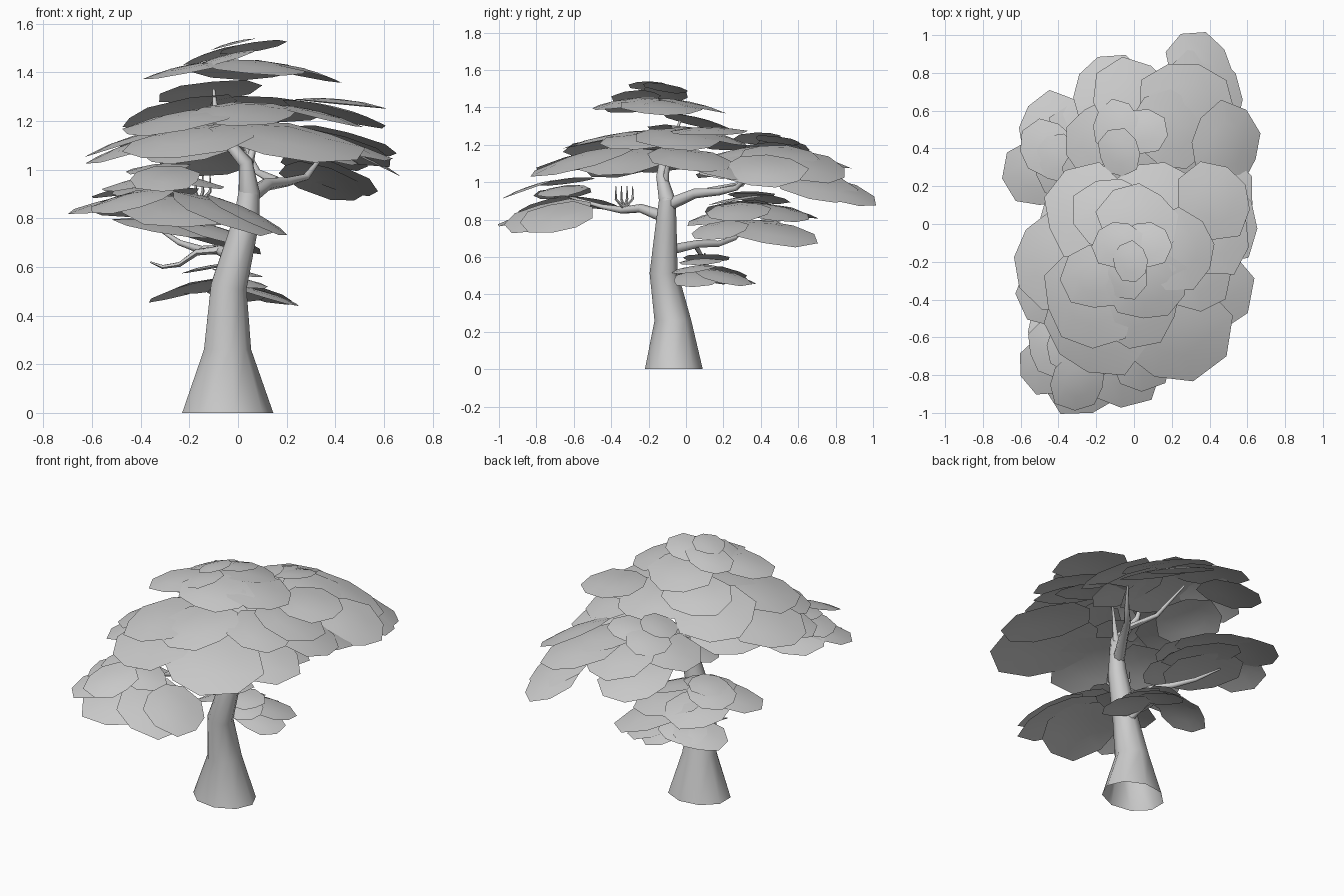
import bpy, bmesh, math, random
from mathutils import Vector, Matrix

random.seed(4)
cube = bpy.data.objects.get("Cube")
if cube:
    bpy.data.objects.remove(cube)

SIDES = 9


def make_material(name, colour):
    material = bpy.data.materials.new(name)
    material.use_nodes = True
    material.diffuse_color = colour
    material.node_tree.nodes["Principled BSDF"].inputs["Base Color"].default_value = colour
    return material


grey = make_material("pale grey", (0.6, 0.6, 0.6, 1))


def finish(name, bm):
    """Turn a bmesh into a smooth-shaded object."""
    mesh = bpy.data.meshes.new(name)
    bm.to_mesh(mesh)
    bm.free()
    mesh.materials.append(grey)
    obj = bpy.data.objects.new(name, mesh)
    bpy.context.collection.objects.link(obj)
    bpy.ops.object.select_all(action="DESELECT")
    obj.select_set(True)
    bpy.context.view_layer.objects.active = obj
    bpy.ops.object.shade_smooth_by_angle(angle=math.radians(60))
    return obj


def tube(name, path, radii, sides=SIDES, base_stretch=1, flat_base=False):
    """Open tapered tube that follows a path; the first ring may be widened in x."""
    bm = bmesh.new()
    points = [Vector(p) for p in path]
    rings = []
    for i, (point, radius) in enumerate(zip(points, radii)):
        before, after = points[max(i - 1, 0)], points[min(i + 1, len(points) - 1)]
        direction = (after - before).normalized()
        if flat_base and i < 2:
            direction = Vector((0, 0, 1))
        turn = Vector((0, 0, 1)).rotation_difference(direction)
        stretch = base_stretch if i == 0 else 1
        ring = []
        for s in range(sides):
            a = math.tau * s / sides
            ring.append(bm.verts.new(point + turn @ Vector((math.cos(a) * stretch, math.sin(a), 0)) * radius))
        rings.append(ring)
    for low, high in zip(rings, rings[1:]):
        for s in range(sides):
            t = (s + 1) % sides
            bm.faces.new((low[s], low[t], high[t], high[s]))
    if not flat_base:
        bm.faces.new(rings[-1])
    return finish(name, bm)


def add_pad(bm, centre, radius, away, tilt):
    """One shallow domed leaf pad that droops away from its cluster's middle."""
    axis = Vector((-away.y, away.x, 0))
    lean = Matrix.Rotation(tilt, 3, axis) if axis.length > 0.001 else Matrix.Identity(3)
    spin = random.uniform(0, math.tau)
    rings = []
    for share, height in ((0.5, 0.03), (1, -0.05)):
        ring = []
        for s in range(SIDES):
            a = spin + math.tau * s / SIDES
            wobble = 1.03 + 0.09 * math.sin(a * 2 + spin * 3) + 0.04 * math.sin(a * 5)
            local = Vector((math.cos(a) * share * wobble, math.sin(a) * share * wobble, height))
            ring.append(bm.verts.new(centre + lean @ local * radius))
        rings.append(ring)
    top = bm.verts.new(centre + lean @ Vector((0, 0, 0.05)) * radius)
    inner, outer = rings
    for s in range(SIDES):
        t = (s + 1) % SIDES
        bm.faces.new((top, inner[s], inner[t]))
        bm.faces.new((inner[s], outer[s], outer[t], inner[t]))


def foliage(name, middle, steepness, pads):
    """Cluster of pads, each given as x, y, z, radius."""
    bm = bmesh.new()
    for x, y, z, radius in pads:
        away = Vector((x - middle[0], y - middle[1], 0))
        tilt = min(0.45, 0.1 + away.length * steepness)
        add_pad(bm, Vector((x, y, z)), radius, away, tilt)
    return finish(name, bm)


# Trunk and leader
tube("trunk",
     [(-.048, -.065, 0), (-.046, -.07, .26), (-.04, -.12, .52), (.035, -.105, .8), (.045, -.1, .92)],
     [.157, .1, .076, .055, .043], base_stretch=1.23, flat_base=True)
tube("leader",
     [(.045, -.1, .9), (.03, -.13, 1.03), (-.04, -.12, 1.11), (-.09, -.08, 1.2), (-.1, -.03, 1.33)],
     [.045, .03, .024, .016, .006])

# Limbs that carry the outer clusters
tube("leader_fork", [(.04, -.11, 1), (.06, -.1, 1.08), (.12, -.05, 1.2)], [.02, .014, .005], 6)
tube("back_limb",
     [(.04, -.09, .88), (.12, .05, .94), (.2, .18, .95), (.28, .27, .97), (.35, .36, 1.06)],
     [.035, .027, .02, .015, .006], 7)
tube("back_limb_fork", [(.16, .12, .95), (.08, .3, .99), (0, .45, 1.15)], [.022, .014, .006], 6)
tube("front_limb",
     [(.02, -.1, .81), (-.08, -.24, .86), (-.17, -.34, .85), (-.26, -.45, .87), (-.33, -.65, .93)],
     [.035, .024, .02, .013, .005], 7)
tube("side_limb",
     [(-.01, -.08, .64), (-.08, .06, .67), (-.15, .17, .67), (-.24, .26, .7), (-.36, .34, .78)],
     [.028, .021, .017, .012, .005], 7)
tube("side_twig",
     [(-.08, .04, .67), (-.17, .05, .66), (-.24, .08, .61), (-.31, .1, .6), (-.36, .1, .62)],
     [.016, .014, .011, .008, .003], 6)
tube("low_limb", [(-.03, -.1, .5), (-.03, 0, .53), (-.05, .12, .56)], [.025, .017, .006], 6)

# Upright twigs on the front limb
for i in range(4):
    spread = (i - 1.5) * 0.03
    tube("front_twig", [(-.16, -.33, .86), (-.16 - spread, -.33 + spread, .91),
                        (-.16 - spread, -.33 + spread, .98)], [.01, .007, .002], 5)

# Leaf clusters
foliage("tip_foliage", (.15, -.2), .9, [
    (-.02, -.2, 1.52, .1), (.06, -.11, 1.51, .13), (-.09, -.11, 1.48, .13), (-.06, -.27, 1.46, .13)])
foliage("top_foliage", (0, -.2), .5, [
    (.07, -.32, 1.43, .2), (-.2, -.28, 1.42, .18), (.24, -.14, 1.41, .2), (.02, .02, 1.42, .2),
    (-.12, .06, 1.33, .2)])
foliage("crown_foliage", (.03, -.2), .45, [
    (-.24, .06, 1.25, .25), (-.24, -.4, 1.21, .25), (.02, -.42, 1.24, .23), (.4, -.05, 1.24, .22),
    (.12, .12, 1.26, .23), (.33, -.25, 1.23, .2), (-.42, -.2, 1.13, .24), (-.2, -.54, 1.13, .27),
    (.21, -.55, 1.13, .3), (.38, -.33, 1.12, .25), (.45, .02, 1.13, .22), (.43, .14, 1.1, .22),
    (-.3, .0, 1.13, .23), (-.42, -.36, 1.1, .2)])
foliage("raised_foliage", (.2, .1), 0, [(.42, .12, 1.28, .2)])
foliage("back_tip_foliage", (.12, .42), .9, [
    (-.08, .38, 1.24, .12), (.04, .49, 1.23, .13), (-.1, .52, 1.2, .13), (-.18, .45, 1.15, .2)])
foliage("back_foliage", (-.06, .42), .65, [
    (.05, .3, 1.16, .22), (0, .66, 1.14, .22), (.2, .5, 1.15, .21), (.28, .63, 1.1, .25),
    (.49, .42, 1.07, .21), (.38, .7, .99, .22), (.35, .83, .96, .19), (-.13, .7, 1.04, .2),
    (.3, .3, 1.1, .22), (-.2, .25, 1.08, .19)])
foliage("side_foliage", (-.36, .35), .75, [
    (-.4, .35, .94, .12), (-.46, .4, .92, .15), (-.36, .27, .91, .16), (-.5, .27, .87, .19),
    (-.43, .5, .86, .19), (-.22, .46, .85, .22), (-.24, .2, .83, .2), (-.12, .46, .74, .24),
    (-.28, .28, .77, .22), (-.1, .18, .75, .16), (-.14, .28, .85, .18)])
foliage("front_foliage", (-.3, -.6), 1, [
    (-.3, -.84, .97, .15), (-.33, -.64, 1.01, .14), (-.42, -.66, .95, .15), (-.2, -.66, .96, .14),
    (-.44, -.74, .88, .17), (-.25, -.79, .84, .23), (-.06, -.74, .83, .23), (-.36, -.54, .9, .19),
    (.04, -.69, .82, .19)])
foliage("low_foliage", (-.05, .1), 1.2, [
    (-.12, .11, .6, .12), (0, .08, .58, .11), (-.22, .17, .51, .15), (.11, .06, .49, .14),
    (.08, .2, .5, .15), (0, .24, .5, .13), (.02, .04, .54, .11), (-.12, .2, .53, .14)])
